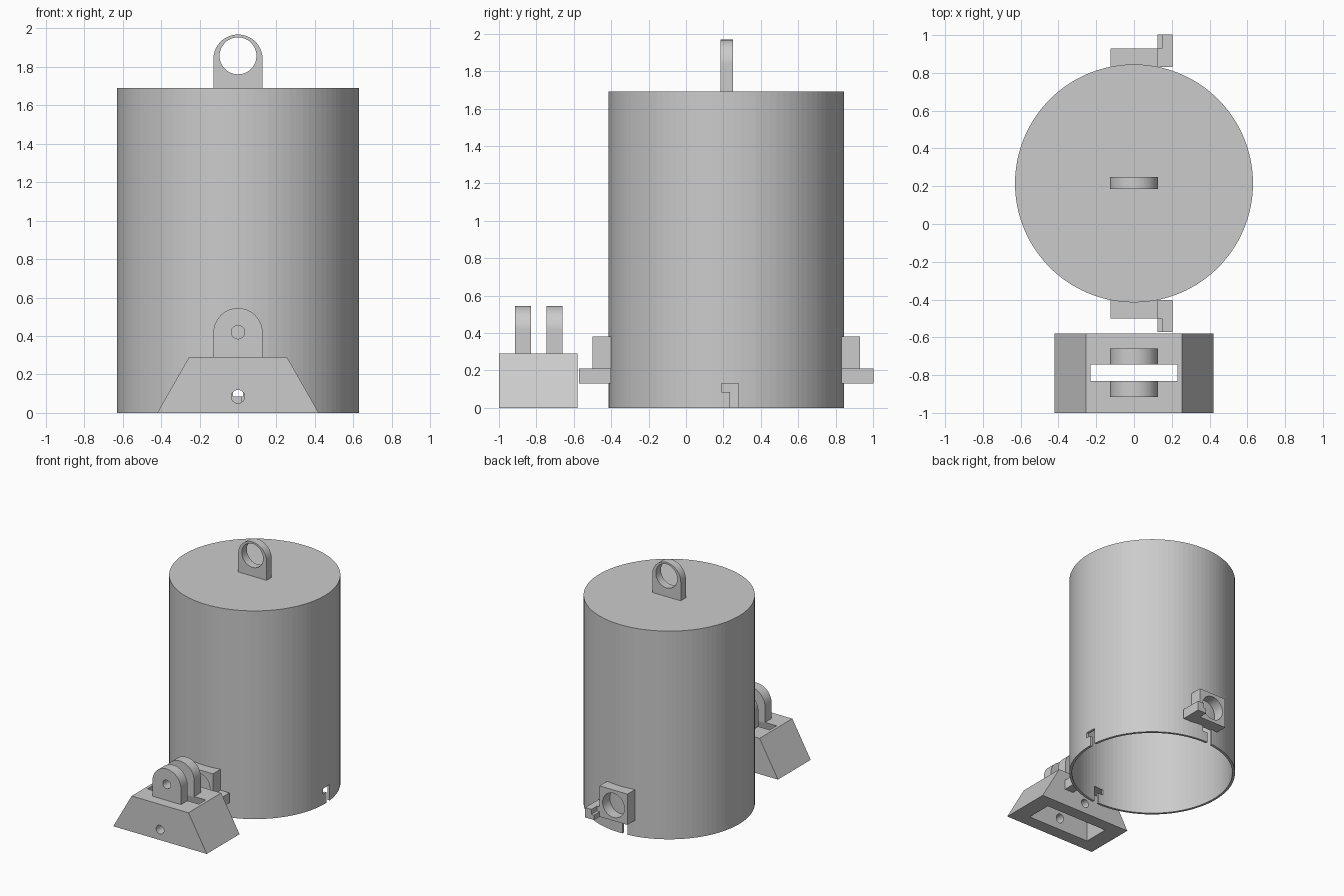
import bpy, bmesh, math
from mathutils import Matrix, Vector

if "Cube" in bpy.data.objects:
    bpy.data.objects.remove(bpy.data.objects["Cube"])

CY = 0.215          # y of the canister axis
grey = bpy.data.materials.new("plain_grey")
grey.diffuse_color = (0.6, 0.6, 0.6, 1)
grey.use_nodes = True
grey.node_tree.nodes["Principled BSDF"].inputs["Base Color"].default_value = grey.diffuse_color


def finish(name, bm):
    bmesh.ops.recalc_face_normals(bm, faces=bm.faces)
    me = bpy.data.meshes.new(name)
    bm.to_mesh(me)
    bm.free()
    me.materials.append(grey)
    ob = bpy.data.objects.new(name, me)
    bpy.context.collection.objects.link(ob)
    return ob


def box(name, x0, x1, y0, y1, z0, z1, turn=None):
    bm = bmesh.new()
    bmesh.ops.create_cube(bm, size=1)
    for v in bm.verts:
        v.co = Vector(((x0 + x1) / 2 + v.co.x * (x1 - x0),
                       (y0 + y1) / 2 + v.co.y * (y1 - y0),
                       (z0 + z1) / 2 + v.co.z * (z1 - z0)))
    if turn is not None:
        bm.transform(Matrix.Translation((0, CY, 0)) @ Matrix.Rotation(turn, 4, 'Z'))
    return finish(name, bm)


def prism(name, pts, y0, y1):
    """Extrude an x-z outline along y."""
    bm = bmesh.new()
    f = bm.faces.new([bm.verts.new((x, y0, z)) for x, z in pts])
    r = bmesh.ops.extrude_face_region(bm, geom=[f])
    for v in r["geom"]:
        if isinstance(v, bmesh.types.BMVert):
            v.co.y = y1
    return finish(name, bm)


def circle(r, z, n=48):
    return [(r * math.cos(2 * math.pi * i / n), z + r * math.sin(2 * math.pi * i / n))
            for i in range(n)]


def arch(r, z0, zc, n=32):
    return [(-r, z0), (r, z0)] + [(r * math.cos(math.pi * i / n), zc + r * math.sin(math.pi * i / n))
                                  for i in range(n + 1)]


def cylinder(name, r, z0, z1):
    bm = bmesh.new()
    bmesh.ops.create_cone(bm, cap_ends=True, segments=100, radius1=r, radius2=r, depth=z1 - z0,
                          matrix=Matrix.Translation((0, CY, (z0 + z1) / 2)))
    return finish(name, bm)


def cut(ob, cutters):
    """Subtract each cutter, bake the result and remove the cutters."""
    for c in cutters:
        m = ob.modifiers.new("cut", 'BOOLEAN')
        m.operation, m.solver, m.object = 'DIFFERENCE', 'EXACT', c
    bpy.context.view_layer.update()
    me = bpy.data.meshes.new_from_object(ob.evaluated_get(bpy.context.evaluated_depsgraph_get()))
    ob.modifiers.clear()
    ob.data = me
    for c in cutters:
        bpy.data.objects.remove(c)


# Hollow canister, open below, with four bayonet slots in its rim
canister = cylinder("canister", 0.63, 0, 1.69)
cutters = [cylinder("cavity", 0.61, -0.1, 1.67)]
for k in range(4):
    a = k * math.pi / 2
    cutters.append(box("slot_entry", 0.55, 0.7, 0.02, 0.065, -0.1, 0.13, a))
    cutters.append(box("slot_seat", 0.55, 0.7, -0.025, 0.03, 0.085, 0.13, a))
cut(canister, cutters)

# Hanging ring on the lid
ring = prism("hanging_ring", arch(0.128, 1.68, 1.84), 0.185, 0.25)
cut(ring, [prism("ring_hole", circle(0.096, 1.857), 0.1, 0.4)])

# Socket blocks with side hooks, front and back
for side, s in (("front", -1), ("back", 1)):
    def span(a, b):
        return sorted((CY + s * a, CY + s * b))
    block = box(side + "_socket", -0.125, 0.125, *span(0.617, 0.715), 0.13, 0.38)
    cut(block, [prism("socket_hole", circle(0.098, 0.255), *span(0.5, 0.8))])
    box(side + "_hook", 0.125, 0.205, *span(0.617, 0.715), 0.13, 0.21)
    box(side + "_hook_finger", 0.148, 0.205, *span(0.715, 0.787), 0.13, 0.21)
    box(side + "_hook_lip", 0.125, 0.148, *span(0.715, 0.787), 0.13, 0.17)

# Anchor foot with a tapered pocket and a pin hole
foot = prism("anchor_foot", [(-0.42, 0), (0.42, 0), (0.255, 0.29), (-0.255, 0.29)], -1, -0.58)
bm = bmesh.new()
bmesh.ops.create_cube(bm, size=2)
for v in bm.verts:
    top = v.co.z > 0
    v.co = Vector((v.co.x * (0.23 if top else 0.285),
                   -0.788 + v.co.y * (0.043 if top else 0.108),
                   0.295 if top else -0.005))
cut(foot, [finish("pocket", bm), prism("foot_pin_hole", circle(0.035, 0.085, 24), -1.1, -0.5)])

# Pair of pin lugs on the foot
for name, y in (("front_lug", -0.915), ("rear_lug", -0.745)):
    lug = prism(name, arch(0.128, 0.285, 0.417), y, y + 0.085)
    cut(lug, [prism("lug_pin_hole", circle(0.035, 0.42, 24), y - 0.05, y + 0.15)])
